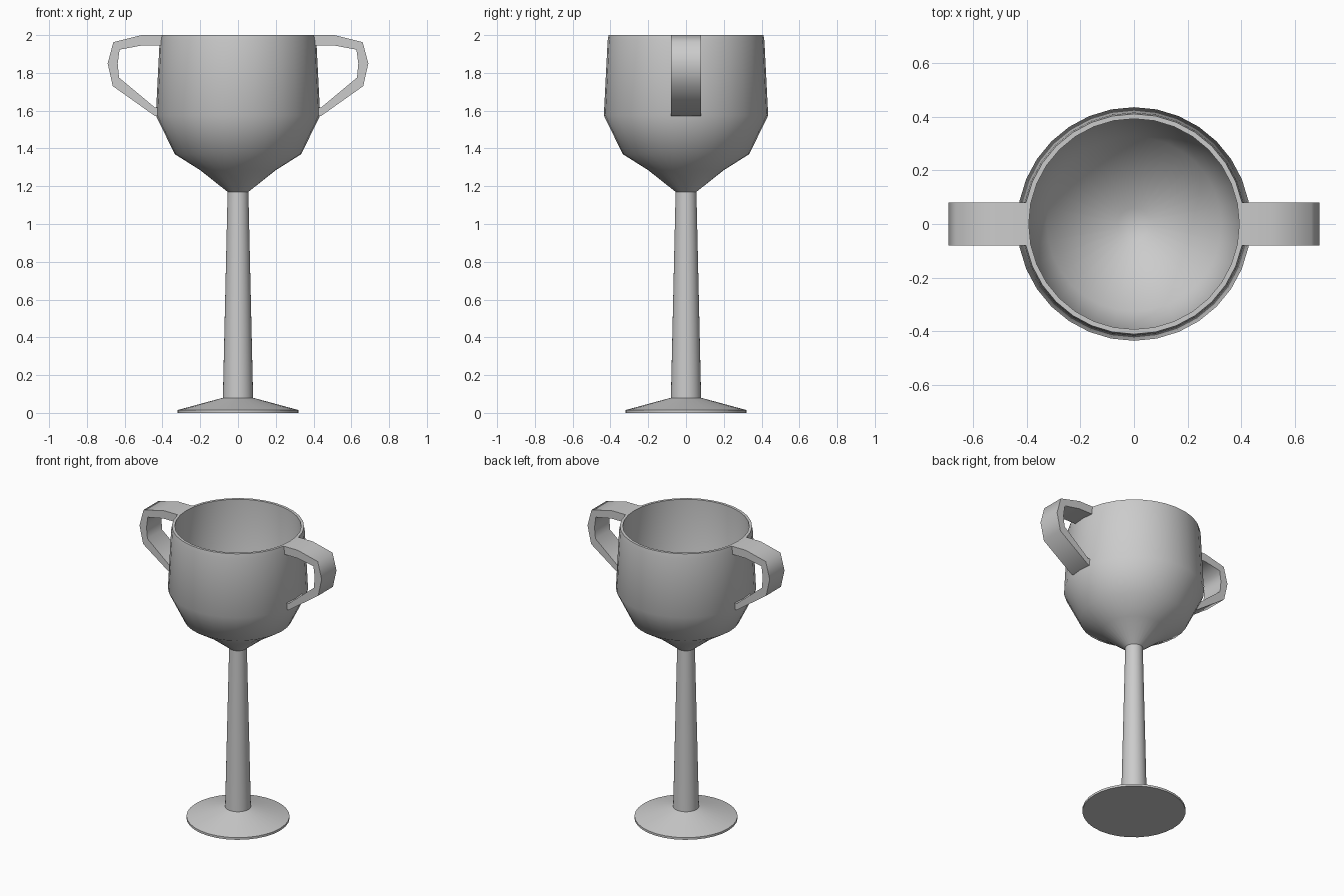
import bpy, bmesh, math

if "Cube" in bpy.data.objects:
    bpy.data.objects.remove(bpy.data.objects["Cube"])

SEG = 32


def finish(name, bm, angle):
    bmesh.ops.recalc_face_normals(bm, faces=bm.faces)
    me = bpy.data.meshes.new(name)
    bm.to_mesh(me)
    bm.free()
    ob = bpy.data.objects.new(name, me)
    bpy.context.collection.objects.link(ob)
    bpy.ops.object.select_all(action='DESELECT')
    ob.select_set(True)
    bpy.context.view_layer.objects.active = ob
    bpy.ops.object.shade_smooth_by_angle(angle=math.radians(angle))
    return ob


def lathe(name, profile, angle):
    """Revolve (radius, z) points; both ends are capped."""
    bm = bmesh.new()
    rings = []
    for r, z in profile:
        rings.append([bm.verts.new((r * math.cos(2 * math.pi * i / SEG),
                                    r * math.sin(2 * math.pi * i / SEG), z))
                      for i in range(SEG)])
    for a, b in zip(rings, rings[1:]):
        for i in range(SEG):
            j = (i + 1) % SEG
            bm.faces.new((a[i], a[j], b[j], b[i]))
    bm.faces.new(rings[0])
    bm.faces.new(rings[-1])
    return finish(name, bm, angle)


# Foot, stem and hollow bowl in one continuous profile
lathe("goblet_body", [
    (0.32, 0.0), (0.32, 0.015), (0.08, 0.08), (0.055, 1.17),
    (0.20, 1.285), (0.335, 1.37), (0.435, 1.575), (0.415, 1.97), (0.41, 2.0),
    (0.392, 2.0), (0.392, 1.60), (0.325, 1.405), (0.06, 1.21)], 50)

# Handles: flat strap between an outer and an inner outline, one per side
OUTER = [(0.398, 2.0), (0.51, 2.0), (0.66, 1.963), (0.69, 1.85),
         (0.663, 1.73), (0.44, 1.572), (0.40, 1.572)]
INNER = [(0.398, 1.945), (0.51, 1.945), (0.627, 1.923), (0.637, 1.85),
         (0.63, 1.775), (0.44, 1.617), (0.40, 1.617)]
HALF = 0.08


def handle(name, side):
    bm = bmesh.new()
    loops = []
    for (ox, oz), (ix, iz) in zip(OUTER, INNER):
        loops.append([bm.verts.new((side * x, y, z)) for x, y, z in (
            (ox, -HALF, oz), (ox, HALF, oz), (ix, HALF, iz), (ix, -HALF, iz))])
    for a, b in zip(loops, loops[1:]):
        for i in range(4):
            j = (i + 1) % 4
            bm.faces.new((a[i], a[j], b[j], b[i]))
    bm.faces.new(loops[0])
    bm.faces.new(loops[-1])
    return finish(name, bm, 75)


handle("right_handle", 1)
handle("left_handle", -1)
